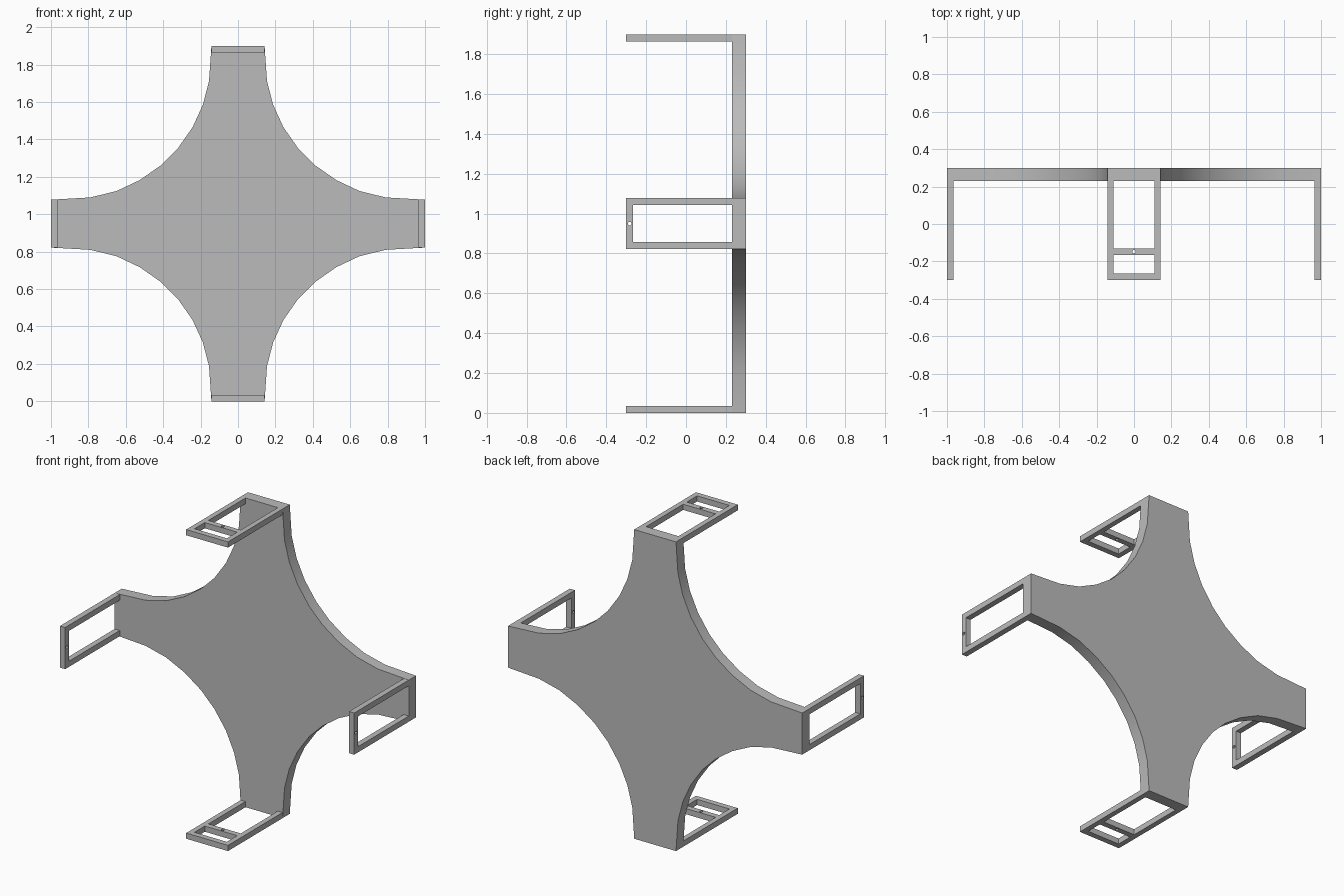
import bpy
import bmesh
from mathutils import Matrix, Vector

default = bpy.data.objects.get("Cube")
if default:
    bpy.data.objects.remove(default, do_unlink=True)

MID = 0.95                 # height of the plate centre
FRONT, PLATE, BACK = -0.30, 0.23, 0.30
BAR = 0.035                # bar thickness

grey = bpy.data.materials.new("light_grey")
grey.use_nodes = True
colour = (0.5, 0.5, 0.5, 1)
grey.diffuse_color = colour
grey.node_tree.nodes["Principled BSDF"].inputs["Base Color"].default_value = colour


def make_object(name, bm):
    bmesh.ops.recalc_face_normals(bm, faces=bm.faces)
    mesh = bpy.data.meshes.new(name)
    bm.to_mesh(mesh)
    bm.free()
    mesh.materials.append(grey)
    obj = bpy.data.objects.new(name, mesh)
    bpy.context.collection.objects.link(obj)
    return obj


def extrude_outline(bm, points, offset):
    face = bm.faces.new([bm.verts.new(p) for p in points])
    grown = bmesh.ops.extrude_face_region(bm, geom=[face])
    verts = [v for v in grown["geom"] if isinstance(v, bmesh.types.BMVert)]
    bmesh.ops.translate(bm, verts=verts, vec=offset)


# Back plate: one concave quarter mirrored around the centre
quarter = [(0.142, 0.95), (0.155, 0.762), (0.188, 0.635), (0.243, 0.515), (0.322, 0.402),
           (0.412, 0.312), (0.525, 0.233), (0.65, 0.174), (0.79, 0.14), (1.0, 0.128)]
half = quarter + [(x, -z) for x, z in reversed(quarter)]
outline = half + [(-x, z) for x, z in reversed(half)]
bm = bmesh.new()
extrude_outline(bm, [(x, PLATE, MID + z) for x, z in outline], Vector((0, BACK - PLATE, 0)))
plate = make_object("back_plate", bm)
bpy.context.view_layer.objects.active = plate
plate.select_set(True)
bpy.ops.object.shade_smooth_by_angle()
plate.select_set(False)


def arm_frame(name, half_width, rail, reach, angle, hole_y, crossbar):
    """Open frame at the end of an arm, laid out as the top one and turned about y."""
    turn = Matrix.Translation((0, 0, MID)) @ Matrix.Rotation(angle, 4, "Y")
    xs = [-half_width, -half_width + rail, half_width - rail, half_width]
    ys = [FRONT, FRONT + BAR] + ([-0.165, -0.13] if crossbar else []) + [PLATE]
    bm = bmesh.new()
    grid = [[bm.verts.new((x, y, reach - BAR)) for x in xs] for y in ys]
    # Rails on both sides, with every other row a solid bar
    for row in range(len(ys) - 1):
        for col in range(3):
            if col != 1 or row % 2 == 0:
                bm.faces.new((grid[row][col], grid[row][col + 1],
                              grid[row + 1][col + 1], grid[row + 1][col]))
    grown = bmesh.ops.extrude_face_region(bm, geom=bm.faces[:])
    verts = [v for v in grown["geom"] if isinstance(v, bmesh.types.BMVert)]
    bmesh.ops.translate(bm, verts=verts, vec=(0, 0, BAR))
    bmesh.ops.transform(bm, matrix=turn, verts=bm.verts)
    frame = make_object(name, bm)

    # Pin hole through the bar
    bm = bmesh.new()
    bmesh.ops.create_cone(bm, cap_ends=True, segments=16, radius1=0.009, radius2=0.009,
                          depth=0.1, matrix=turn @ Matrix.Translation((0, hole_y, reach - BAR / 2)))
    cutter = make_object(name + "_hole_cutter", bm)
    cutter.hide_render = True
    cutter.hide_set(True)
    cut = frame.modifiers.new("pin_hole", "BOOLEAN")
    cut.object = cutter
    cut.operation = "DIFFERENCE"
    cut.solver = "EXACT"


HALF_TURN = 3.14159265
for name, angle in (("top_frame", 0), ("bottom_frame", HALF_TURN)):
    arm_frame(name, 0.142, 0.032, 0.95, angle, -0.148, True)
for name, angle in (("left_frame", HALF_TURN / 2), ("right_frame", -HALF_TURN / 2)):
    arm_frame(name, 0.128, 0.035, 1.0, angle, -0.283, False)
